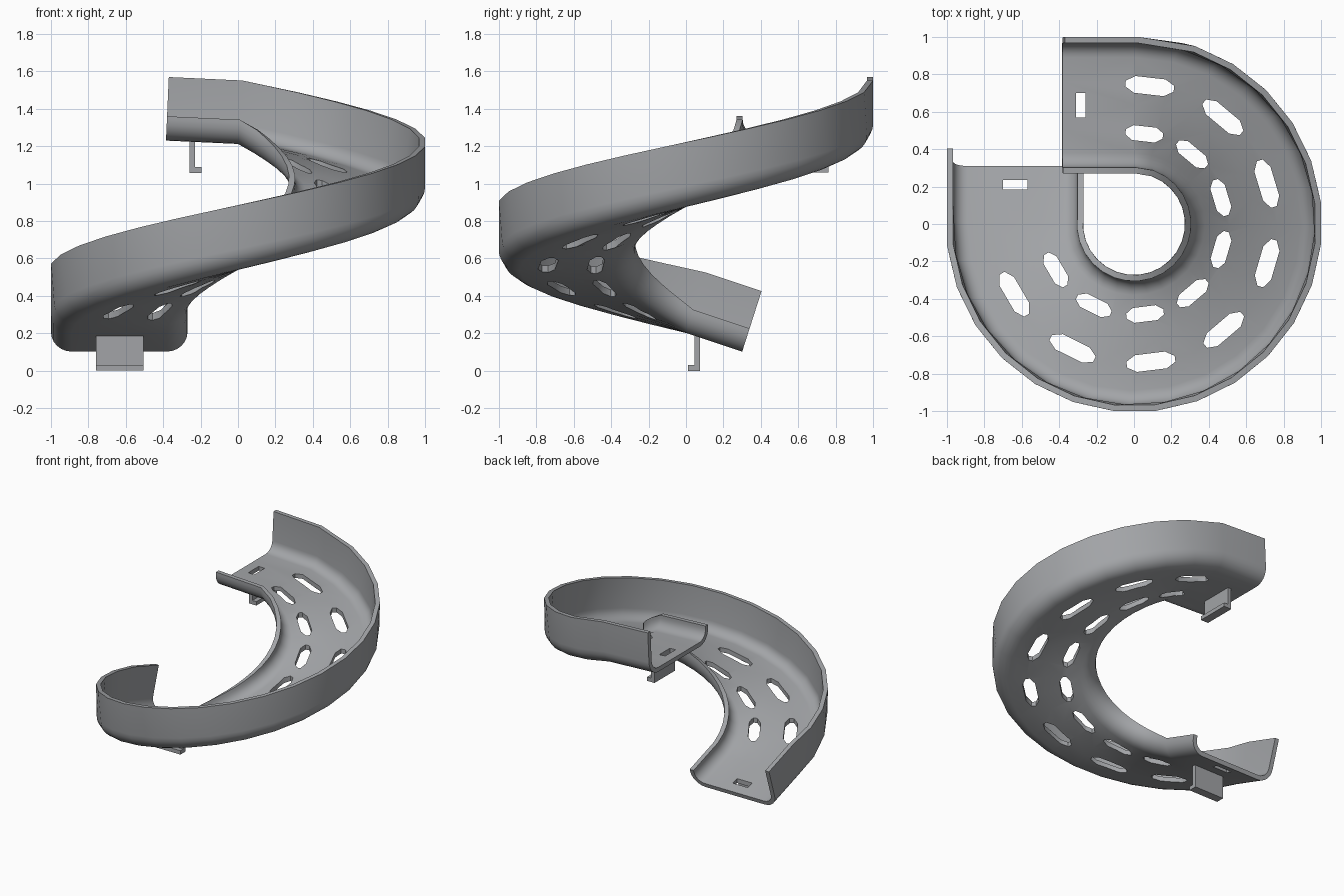
import bpy, bmesh, math
from mathutils import Vector, Matrix

if "Cube" in bpy.data.objects:
    bpy.data.objects.remove(bpy.data.objects["Cube"])

grey = bpy.data.materials.new("grey plastic")
grey.diffuse_color = (0.36, 0.37, 0.385, 1)
grey.use_nodes = True
grey.node_tree.nodes["Principled BSDF"].inputs["Base Color"].default_value = grey.diffuse_color

THICK, FILLET = 0.033, 0.11
R_IN, R_OUT = 0.27, 1.0
H_IN, H_OUT = 0.13, 0.34
Z_TOP, DROP = 1.212, 1.01      # floor underside at start of the turn, fall over the turn
STEPS = 21


def make_object(name, bm):
    bmesh.ops.recalc_face_normals(bm, faces=bm.faces)
    mesh = bpy.data.meshes.new(name)
    bm.to_mesh(mesh)
    bm.free()
    mesh.materials.append(grey)
    obj = bpy.data.objects.new(name, mesh)
    bpy.context.collection.objects.link(obj)
    return obj


def arc(cx, cy, r, a0, a1, n=6):
    return [(cx + r * math.cos(math.radians(a0 + (a1 - a0) * i / n)),
             cy + r * math.sin(math.radians(a0 + (a1 - a0) * i / n))) for i in range(n + 1)]


def floor_z(phi):
    return Z_TOP - DROP * phi / math.radians(270)


# Trough cross-section as (radius, height), tall outer wall and low inner wall
c_out, c_in, r_fil = R_OUT - FILLET, R_IN + FILLET, FILLET - THICK
across = [0.25, 0.5, 0.75]
profile = [(R_OUT, H_OUT)] + arc(c_out, FILLET, FILLET, 0, -90)
profile += [(c_out + (c_in - c_out) * t, 0) for t in across]
profile += arc(c_in, FILLET, FILLET, -90, -180)
profile += [(R_IN, H_IN), (R_IN + THICK, H_IN)]
profile += arc(c_in, FILLET, r_fil, -180, -90)
profile += [(c_in + (c_out - c_in) * t, THICK) for t in across]
profile += arc(c_out, FILLET, r_fil, -90, 0) + [(R_OUT - THICK, H_OUT)]

# Stations along the slide: (centre offset, turn angle, floor height, slope)
end = math.radians(270)
stations = [((-0.385, 0), 0, 1.23, 0.044), ((0, 0), 0, Z_TOP, 0.07)]
for i in range(1, STEPS + 1):
    phi = end * i / STEPS
    stations.append(((0, 0), phi, floor_z(phi), 0.33))
stations.append(((0, 0.3), end, 0.102, 0.32))

# Spiral chute: sweep of the cross-section, tilted square to the slope
bm = bmesh.new()
rings = []
for (ox, oy), phi, z, slope in stations:
    radial = Vector((math.sin(phi), math.cos(phi), 0))
    tangent = Vector((math.cos(phi), -math.sin(phi), 0))
    up = (Vector((0, 0, 1)) + tangent * slope).normalized()
    base = Vector((ox, oy, z))
    rings.append([bm.verts.new(base + radial * r + up * h) for r, h in profile])
n = len(profile)
for a, b in zip(rings, rings[1:]):
    for i in range(n):
        j = (i + 1) % n
        bm.faces.new((a[i], a[j], b[j], b[i]))
bm.faces.new(rings[0])
bm.faces.new(rings[-1])
chute = make_object("spiral_chute", bm)

# Cutters for the drain slots and the two bracket windows
bm = bmesh.new()


def add_prism(outline, matrix, half=0.11):
    low = [bm.verts.new(matrix @ Vector((x, y, -half))) for x, y in outline]
    high = [bm.verts.new(matrix @ Vector((x, y, half))) for x, y in outline]
    bm.faces.new(low)
    bm.faces.new(high)
    m = len(outline)
    for i in range(m):
        bm.faces.new((low[i], low[(i + 1) % m], high[(i + 1) % m], high[i]))


def slot(length, width):
    l, w = length / 2, width / 2
    return [(l, w * 0.35), (l * 0.62, w), (-l * 0.62, w), (-l, w * 0.35),
            (-l, -w * 0.35), (-l * 0.62, -w), (l * 0.62, -w), (l, -w * 0.35)]


def box_outline(sx, sy):
    return [(sx / 2, sy / 2), (-sx / 2, sy / 2), (-sx / 2, -sy / 2), (sx / 2, -sy / 2)]


for k in range(8):
    phi = math.radians(6.5 + 33.3 * k)
    for radius, length, width in ((0.485, 0.20, 0.08), (0.742, 0.26, 0.09)):
        place = Matrix.Translation((radius * math.sin(phi), radius * math.cos(phi), floor_z(phi)))
        add_prism(slot(length, width), place @ Matrix.Rotation(-phi, 4, 'Z'))
add_prism(box_outline(0.05, 0.13), Matrix.Translation((-0.285, 0.635, 1.24)))
add_prism(box_outline(0.13, 0.05), Matrix.Translation((-0.635, 0.21, 0.15)))
cutter = make_object("slot_cutter", bm)
cutter.hide_render = True

cut = chute.modifiers.new("slots", 'BOOLEAN')
cut.operation = 'DIFFERENCE'
cut.solver = 'EXACT'
cut.object = cutter
bpy.context.view_layer.objects.active = chute
chute.select_set(True)
cutter.select_set(False)
bpy.ops.object.modifier_apply(modifier=cut.name)
bpy.data.objects.remove(cutter)
bpy.ops.object.shade_smooth_by_angle(angle=math.radians(35))


# L-shaped mounting brackets: profile in (forward, height), forward along the slide
def bracket(name, origin, forward, foot, height):
    forward = Vector(forward)
    side = Vector((-forward.y, forward.x, 0))
    t = 0.03
    back, front = (0, t) if foot > 0 else (-t, 0)
    if foot > 0:
        outline = [(0, 0), (foot, 0), (foot, t), (t, t), (t, height), (0, height)]
    else:
        outline = [(0, 0), (0, height), (-t, height), (-t, t), (foot, t), (foot, 0)]
    b = bmesh.new()
    ends = [[b.verts.new(Vector(origin) + forward * f + Vector((0, 0, h)) + side * s)
             for f, h in outline] for s in (-0.1275, 0.1275)]
    b.faces.new(ends[0])
    b.faces.new(ends[1])
    for i in range(6):
        j = (i + 1) % 6
        b.faces.new((ends[0][i], ends[0][j], ends[1][j], ends[1][i]))
    make_object(name, b)


bracket("upper_bracket", (-0.26, 0.6325, 1.058), (1, 0, 0), 0.065, 0.175)
bracket("lower_bracket", (-0.6325, 0.075, 0), (0, 1, 0), -0.065, 0.185)
